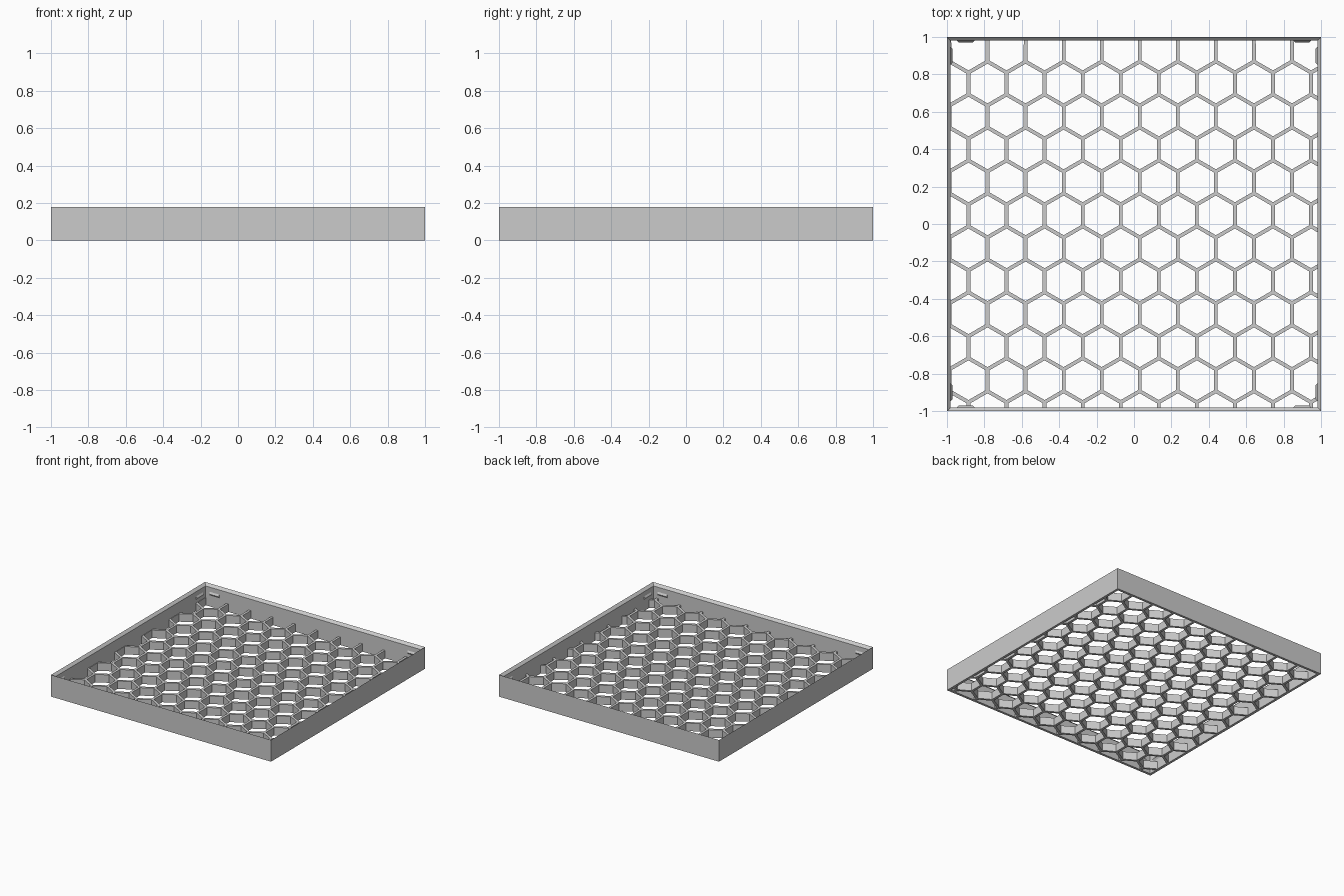
import bpy
import bmesh
import math
from mathutils import Vector

if "Cube" in bpy.data.objects:
    bpy.data.objects.remove(bpy.data.objects["Cube"], do_unlink=True)

HALF, HEIGHT, WALL = 1.0, 0.178, 0.02
PITCH, RIB, RIB_HEIGHT = 0.2035, 0.02, 0.065
ROW = PITCH * math.sqrt(3) / 2

grey = bpy.data.materials.new("plain grey")
grey.use_nodes = True
colour = (0.6, 0.6, 0.6, 1)
grey.diffuse_color = colour
grey.node_tree.nodes["Principled BSDF"].inputs["Base Color"].default_value = colour


def finish(name, bm):
    bmesh.ops.recalc_face_normals(bm, faces=bm.faces)
    mesh = bpy.data.meshes.new(name)
    bm.to_mesh(mesh)
    bm.free()
    mesh.materials.append(grey)
    obj = bpy.data.objects.new(name, mesh)
    bpy.context.collection.objects.link(obj)
    return obj


# Square wall: one section with a bevelled rim, swept round four corners
def make_wall():
    bm = bmesh.new()
    inner = HALF - WALL
    section = [(HALF, 0), (HALF, HEIGHT), (inner, HEIGHT - WALL), (inner, 0)]
    rings = [[bm.verts.new((sx * r, sy * r, z)) for r, z in section]
             for sx, sy in ((1, 1), (-1, 1), (-1, -1), (1, -1))]
    for i, ring in enumerate(rings):
        after = rings[(i + 1) % 4]
        for j in range(4):
            k = (j + 1) % 4
            bm.faces.new((ring[j], ring[k], after[k], after[j]))
    finish("tray_wall", bm)


# Honeycomb floor: cells trimmed to the wall, inset and raised
def make_floor():
    bm = bmesh.new()
    radius = PITCH / math.sqrt(3)
    for row in range(-1, 13):
        for col in range(-1, 12):
            x = -0.885 + (col + (row % 2) * 0.5) * PITCH
            y = 0.751 - (row - 1) * ROW
            bm.faces.new([bm.verts.new((x + radius * math.sin(math.radians(60 * i)),
                                        y + radius * math.cos(math.radians(60 * i)), 0))
                          for i in range(6)])
    limit = HALF - WALL / 2
    for normal in ((1, 0, 0), (-1, 0, 0), (0, 1, 0), (0, -1, 0)):
        n = Vector(normal)
        bmesh.ops.bisect_plane(bm, geom=bm.verts[:] + bm.edges[:] + bm.faces[:],
                               plane_co=n * limit, plane_no=n, clear_outer=True)
    # Drop slivers hidden in the wall
    slivers = []
    for f in bm.faces:
        spans = [max(v.co[a] for v in f.verts) - min(v.co[a] for v in f.verts) for a in (0, 1)]
        if min(spans) < RIB * 1.5:
            slivers.append(f)
    bmesh.ops.delete(bm, geom=slivers, context="FACES")
    cells = bm.faces[:]
    bmesh.ops.inset_individual(bm, faces=cells, thickness=RIB / 2, use_even_offset=True)
    bmesh.ops.delete(bm, geom=cells, context="FACES")
    bmesh.ops.remove_doubles(bm, verts=bm.verts, dist=0.0005)
    raised = bmesh.ops.extrude_face_region(bm, geom=bm.faces[:], use_keep_orig=True)["geom"]
    bmesh.ops.translate(bm, vec=(0, 0, RIB_HEIGHT),
                        verts=[g for g in raised if isinstance(g, bmesh.types.BMVert)])
    finish("honeycomb_floor", bm)


# Clip: small wedge bar with tapered ends on the inner wall
def make_clip(name, sx, sy, along_x):
    bm = bmesh.new()
    back, front = HALF - WALL, HALF - WALL - 0.009
    outer = [(0.853, 0.09), (0.947, 0.09), (0.947, 0.12), (0.853, 0.12)]
    ridge = [(0.862, 0.105), (0.938, 0.105)]

    def vert(along, depth, z):
        x, y = (along, depth) if along_x else (depth, along)
        return bm.verts.new((x * sx, y * sy, z))

    a, b, c, d = [vert(p, back, z) for p, z in outer]
    e, f = [vert(p, front, z) for p, z in ridge]
    for loop in ((a, b, f, e), (c, d, e, f), (d, a, e), (b, c, f), (a, d, c, b)):
        bm.faces.new(loop)
    finish(name, bm)


make_wall()
make_floor()
for sx, side in ((1, "left"), (-1, "right")):
    for sy, end in ((1, "back"), (-1, "front")):
        make_clip(f"{end}_{side}_end_clip", sx, sy, True)
        make_clip(f"{end}_{side}_side_clip", sx, sy, False)
